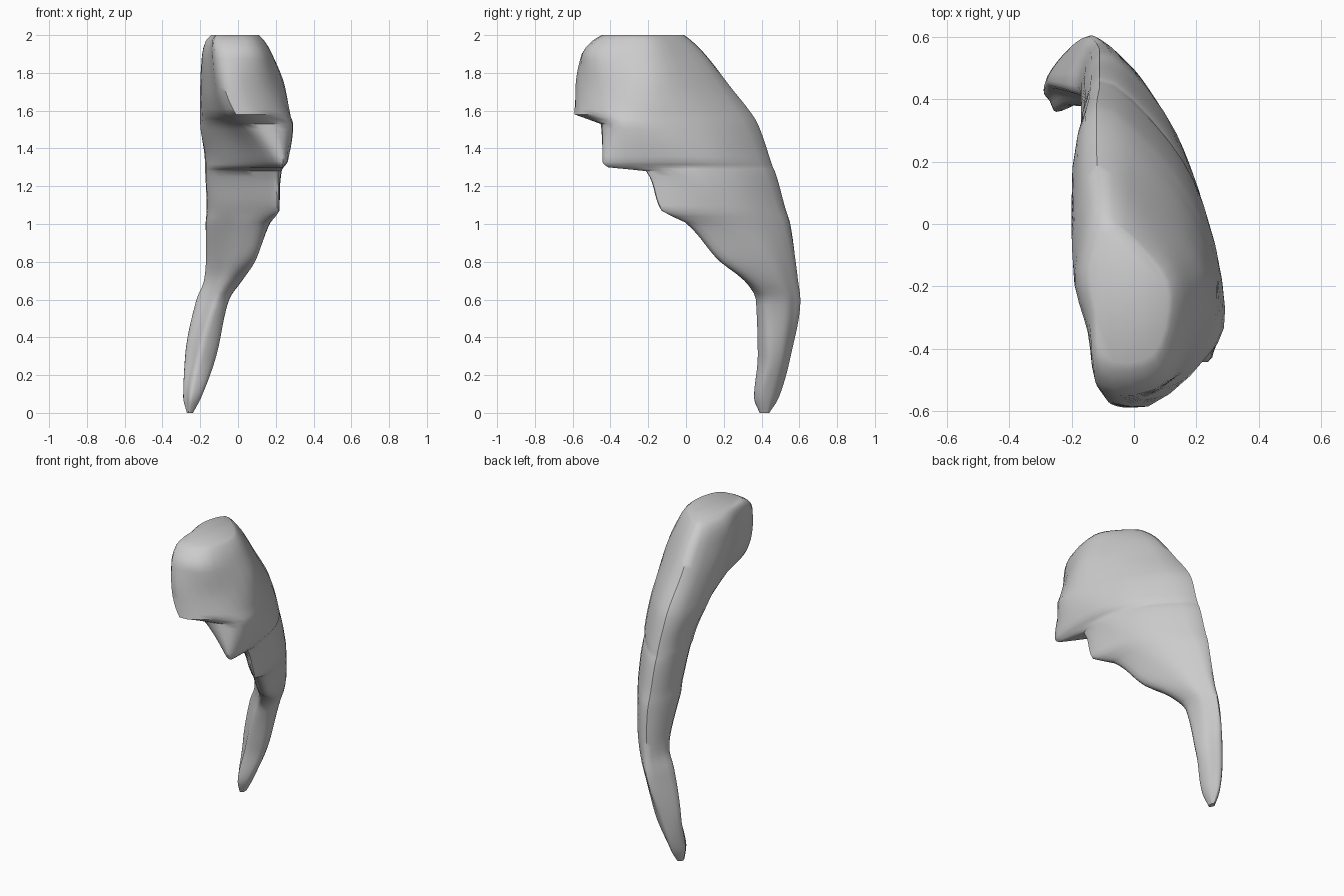
import bpy, bmesh, math
from mathutils import Vector

default_cube = bpy.data.objects.get("Cube")
if default_cube:
    bpy.data.objects.remove(default_cube, do_unlink=True)


def make_material(name, colour):
    material = bpy.data.materials.new(name)
    material.use_nodes = True
    material.diffuse_color = colour
    material.node_tree.nodes["Principled BSDF"].inputs["Base Color"].default_value = colour
    return material


def bulged_middle(start, end, amount):
    """Middle of an outline edge, pushed outwards."""
    edge = end - start
    return (start + end) / 2 + amount * Vector((edge.y, -edge.x))


def catmull_rom(before, start, end, after, t):
    """Point on a smooth curve between start and end."""
    return 0.5 * (2 * start + (end - before) * t
                  + (2 * before - 5 * start + 4 * end - after) * t ** 2
                  + (3 * start - before - 3 * end + after) * t ** 3)


def smooth_ring(corners, steps):
    """Closed smooth outline through the corners of one level."""
    inner_front, outer_front, outer, back, inner = [Vector(c) / 100 for c in corners]
    points = [inner_front, outer_front, outer, bulged_middle(outer, back, 0.11), back,
              inner, bulged_middle(inner, inner_front, 0.01)]
    count = len(points)
    ring = []
    for i in range(count):
        around = [points[(i + offset) % count] for offset in (-1, 0, 1, 2)]
        ring += [catmull_rom(*around, step / steps) for step in range(steps)]
    return ring


def blend_track(heights, values, spacing):
    """Smooth one coordinate along the height without overshooting the levels."""
    gaps = [b - a for a, b in zip(heights, heights[1:])]
    slopes = [(b - a) / gap for a, b, gap in zip(values, values[1:], gaps)]
    tangents = [slopes[0]]
    for a, b in zip(slopes, slopes[1:]):
        tangents.append(2 * a * b / (a + b) if a * b > 0 else 0)
    tangents.append(slopes[-1])
    track = []
    for i, gap in enumerate(gaps):
        steps = max(2, round(abs(gap) / spacing))
        for step in range(steps):
            t = step / steps
            ease = t * t * (3 - 2 * t)
            track.append(values[i] * (1 - ease) + values[i + 1] * ease
                         + gap * t * (1 - t) * ((1 - t) * tangents[i] - t * tangents[i + 1]))
    return track + [values[-1]]


def loft(name, heights, rings, material):
    """Skin a stack of rings and close both ends."""
    spacing = 0.03
    z_track = blend_track(heights, heights, spacing)
    columns = []
    for outline in zip(*rings):
        x_track = blend_track(heights, [p.x for p in outline], spacing)
        y_track = blend_track(heights, [p.y for p in outline], spacing)
        columns.append(list(zip(x_track, y_track, z_track)))
    builder = bmesh.new()
    grid = [[builder.verts.new(point) for point in column] for column in columns]
    for i, column in enumerate(grid):
        previous = grid[i - 1]
        for j in range(len(column) - 1):
            builder.faces.new((previous[j], column[j], column[j + 1], previous[j + 1]))
    for end in (0, -1):
        builder.faces.new([column[end] for column in grid])
    bmesh.ops.recalc_face_normals(builder, faces=builder.faces)
    mesh = bpy.data.meshes.new(name)
    builder.to_mesh(mesh)
    builder.free()
    lock = bpy.data.objects.new(name, mesh)
    bpy.context.collection.objects.link(lock)
    mesh.materials.append(material)
    bpy.ops.object.select_all(action="DESELECT")
    lock.select_set(True)
    bpy.context.view_layer.objects.active = lock
    bpy.ops.object.shade_smooth_by_angle(angle=math.radians(50))


# Levels in hundredths: height, then inner front, outer front, outer side, back, inner side
# Crown with its overhanging brow and the short side lobe
crown = [
    (200, (-10, -43), (6, -42), (11, -23), (-8, -1), (-14, -14)),
    (197, (-11, -48), (8, -46), (14, -22), (-10, 3), (-17, -15)),
    (190, (-10, -54), (11, -50), (18, -22), (-11, 10), (-19, -15)),
    (172, (-7, -58), (15, -48), (25, -21), (-12, 24), (-20, -4)),
    (158, (-1, -59), (23, -43), (27, -18), (-12, 35), (-20, 6)),
    (153, (5, -44), (27, -38), (27, -14), (-12, 38), (-20, 9)),
    (133, (19, -41), (26, -39), (24, 0), (-11, 45), (-17, 19)),
    (130, (20, -37), (24, -37), (22, 2), (-11, 46), (-17, 20)),
]
# Body below the lobe, narrowing to the tip
tail = [
    (128, (16, -18), (22, -19), (22, 4), (-11, 47), (-17, 21)),
    (107, (17, -10), (22, -10), (18, 18), (-11, 53), (-16, 28)),
    (101, (10, 1), (17, 2), (15, 23), (-11, 55), (-17, 31)),
    (80, (2, 19), (9, 21), (5, 41), (-12, 58), (-17, 41)),
    (70, (-5, 31), (2, 34), (0, 47), (-13, 59), (-18, 44)),
    (60, (-11, 37), (-5, 42), (-6, 52), (-15, 60), (-22, 45)),
    (30, (-20, 38), (-12, 43), (-13, 50), (-22, 55), (-28, 46)),
    (8, (-25, 36), (-20, 39), (-20, 44), (-25, 49), (-29, 43)),
    (0, (-26, 39), (-24, 40), (-24, 43), (-25, 44), (-27, 42)),
]

levels = crown + tail
grey = make_material("soft_grey", (0.6, 0.6, 0.6, 1))
loft("swept_lock", [level[0] / 100 for level in levels],
     [smooth_ring(level[1:], 4) for level in levels], grey)
